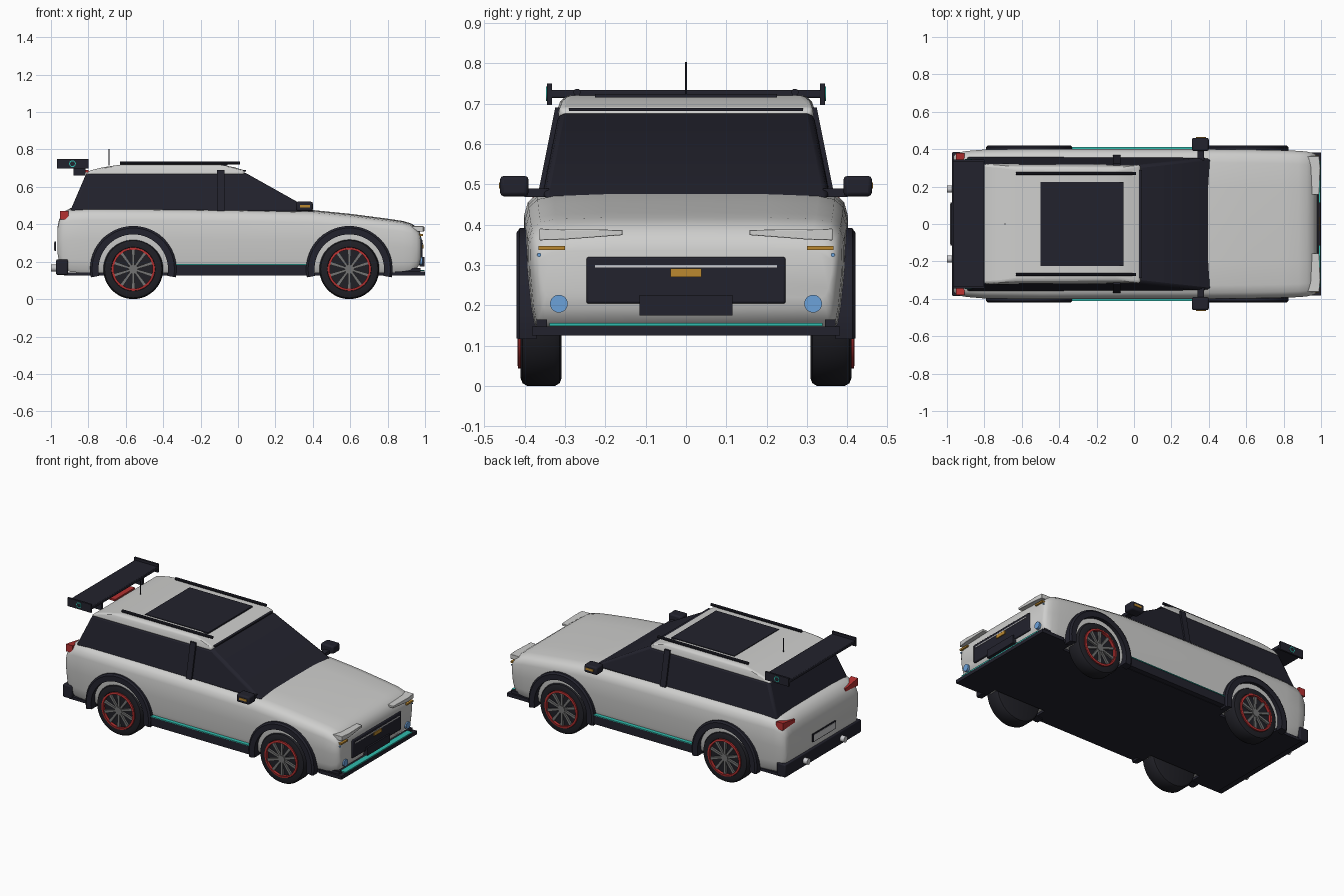
import bpy, bmesh, math
from mathutils import Vector

if "Cube" in bpy.data.objects:
    bpy.data.objects.remove(bpy.data.objects["Cube"])


def mat(name, r, g, b):
    m = bpy.data.materials.new(name)
    m.diffuse_color = (r, g, b, 1)
    m.use_nodes = True
    m.node_tree.nodes["Principled BSDF"].inputs["Base Color"].default_value = m.diffuse_color
    return m


WHITE = mat("body_white", .62, .62, .61)
DARK = mat("dark_trim", .016, .016, .026)
TYRE = mat("tyre_black", .014, .014, .019)
RED = mat("red", .46, .03, .03)
AMBER = mat("amber", .5, .25, .03)
BLUE = mat("lamp_blue", .15, .36, .7)
TEAL = mat("teal", .03, .5, .42)
GREY = mat("spoke_grey", .17, .17, .17)
SILVER = mat("silver", .6, .6, .62)


def finish(name, bm, m, bevel=0, angle=35, segs=2):
    bmesh.ops.recalc_face_normals(bm, faces=bm.faces)
    me = bpy.data.meshes.new(name)
    bm.to_mesh(me)
    bm.free()
    me.materials.append(m)
    ob = bpy.data.objects.new(name, me)
    bpy.context.collection.objects.link(ob)
    if bevel:
        b = ob.modifiers.new("bevel", 'BEVEL')
        b.width, b.segments, b.limit_method = bevel, segs, 'ANGLE'
    bpy.ops.object.select_all(action='DESELECT')
    ob.select_set(True)
    bpy.context.view_layer.objects.active = ob
    bpy.ops.object.shade_smooth_by_angle(angle=math.radians(angle))
    return ob


def loft(name, rings, m, closed=False, **kw):
    """Skin a list of equal-length rings; cap the ends unless closed."""
    bm = bmesh.new()
    vs = [[bm.verts.new(p) for p in r] for r in rings]
    n = len(vs[0])
    pairs = list(zip(vs, vs[1:])) + ([(vs[-1], vs[0])] if closed else [])
    for a, b in pairs:
        for i in range(n):
            j = (i + 1) % n
            bm.faces.new((a[i], a[j], b[j], b[i]))
    if not closed:
        bm.faces.new(vs[0])
        bm.faces.new(vs[-1])
    return finish(name, bm, m, **kw)


def box(name, x, y, z, m, **kw):
    rings = [[(x[0], y[0], k), (x[1], y[0], k), (x[1], y[1], k), (x[0], y[1], k)] for k in z]
    return loft(name, rings, m, **kw)


def sides(name, x, y, z, m, **kw):
    """Box on both sides of the car."""
    for s, t in ((-1, "right"), (1, "left")):
        box(f"{name}_{t}", x, sorted((s * y[0], s * y[1])), z, m, **kw)


def rod(name, a, b, r, m, n=20, **kw):
    a, b = Vector(a), Vector(b)
    q = (b - a).to_track_quat('Z', 'Y')
    ring = [q @ Vector((r * math.cos(2 * math.pi * i / n), r * math.sin(2 * math.pi * i / n), 0)) for i in range(n)]
    return loft(name, [[p + c for p in ring] for c in (a, b)], m, **kw)


def lathe_y(name, cx, cz, prof, s, m, n=40, **kw):
    """Revolve closed (radius, y) profile about a sideways axle."""
    rings = []
    for i in range(n):
        t = 2 * math.pi * i / n
        rings.append([(cx + r * math.cos(t), s * y, cz + r * math.sin(t)) for r, y in prof])
    return loft(name, rings, m, closed=True, **kw)


# Lower body: stations (x, bottom, top, half width)
half = [(0, 1), (.5, .998), (.82, .985), (.92, .96), (.975, .9), (1, .8), (.995, .5), (.975, .2), (.955, .05), (.93, 0), (0, 0)]
section = half + [(-y, z) for y, z in half[-2:0:-1]]
stations = [(-.966, .25, .38, .362), (-.957, .2, .425, .372), (-.935, .16, .465, .383), (-.895, .145, .487, .39),
            (-.8, .14, .492, .398), (-.5, .14, .49, .402), (0, .14, .484, .4), (.4, .14, .476, .4),
            (.6, .14, .456, .398), (.8, .14, .43, .394), (.88, .14, .418, .391), (.925, .143, .405, .387),
            (.955, .16, .385, .38), (.972, .19, .36, .372), (.978, .22, .335, .362)]
loft("body", [[(x, y * w, b + z * (t - b)) for y, z in section] for x, b, t, w in stations], WHITE, angle=50)


# Cabin: stacked outlines (z, rear x, front x, half width)
def outline(z, xr, xf, w, f=.985):
    return [(xr, -w, z), (xf, -w * f, z), (xf, w * f, z), (xr, w, z)]


loft("cabin_glass", [outline(.465, -.9, .415, .362), outline(.675, -.81, .04, .32)], DARK, bevel=.015)
loft("roof", [outline(.664, -.82, .035, .323), outline(.688, -.79, .035, .318), outline(.705, -.72, -.02, .312),
              outline(.72, -.62, -.1, .298)], WHITE, bevel=.012, segs=3, angle=40)
box("windscreen_top_trim", (.02, .043), (-.29, .29), (.681, .689), DARK)
box("sunroof", (-.5, -.055), (-.225, .225), (.715, .724), DARK)
for s in (-1, 1):
    rod("roof_rail", (-.63, s * .27, .728), (.01, s * .27, .728), .009, DARK, n=10)
    loft("door_pillar", [[(x, s * (y + d), z) for x, d in ((-.112, -.02), (-.073, -.02), (-.073, .006), (-.112, .006))]
                         for z, y in ((.47, .362), (.69, .318))], DARK)
rod("antenna", (-.69, 0, .715), (-.69, 0, .803), .003, DARK, n=8)

# Rear wing
box("wing", (-.965, -.8), (-.335, .335), (.714, .734), DARK, bevel=.004)
sides("wing_end_plate", (-.968, -.8), (.332, .344), (.697, .75), DARK)
sides("wing_support", (-.88, -.815), (.2, .215), (.66, .72), DARK)
box("high_brake_light", (-.85, -.8), (-.1, .1), (.678, .69), RED)
for s in (-1, 1):
    lathe_y("wing_ring", -.885, .724, [(.013, .342), (.018, .342), (.018, .347), (.013, .347)], s, TEAL, n=20)

# Underside, skirts and bumpers
box("floor", (-.93, .93), (-.3, .3), (.125, .143), DARK)
for n, x in (("rear", (-.93, -.74)), ("middle", (-.38, .41)), ("front", (.78, .93))):
    sides("floor_" + n, x, (.29, .375), (.125, .143), DARK)
sides("side_skirt", (-.36, .4), (.36, .408), (.127, .184), DARK)
sides("skirt_stripe", (-.34, .38), (.37, .411), (.182, .187), TEAL)
box("front_splitter", (.84, 1), (-.382, .382), (.125, .147), DARK)
sides("splitter_fin", (.86, .975), (.345, .37), (.145, .165), DARK)
box("splitter_stripe", (.96, .998), (-.338, .338), (.149, .156), TEAL)
box("rear_bumper", (-.972, -.91), (-.385, .385), (.13, .212), DARK, bevel=.006)
for s in (-1, 1):
    rod("exhaust_tip", (-1, s * .187, .166), (-.95, s * .187, .166), .019, SILVER)

# Rear lamps and plate
for s in (-1, 1):
    loft("tail_light", [[(xa, s * y, z0), (xb, s * y, z0), (xb, s * y, z1), (xa, s * y, z1)]
                        for y, xa, xb, z0, z1 in ((.255, -.952, -.91, .432, .452), (.38, -.952, -.905, .425, .472))], RED)
box("rear_plate", (-.981, -.973), (-.115, .115), (.258, .308), DARK)
box("rear_plate_face", (-.983, -.98), (-.108, .108), (.263, .303), SILVER)

# Front face
box("grille", (.95, .986), (-.247, .247), (.204, .32), DARK, bevel=.006)
box("grille_strip", (.98, .989), (-.225, .225), (.294, .3), SILVER)
box("grille_badge", (.98, .992), (-.038, .038), (.27, .291), AMBER)
box("front_plate", (.97, .996), (-.115, .115), (.175, .226), DARK)
for s in (-1, 1):
    loft("headlight", [[(xa, s * y, z0), (xb, s * y, z0), (xb, s * y, z1), (xa, s * y, z1)]
                       for y, xa, xb, z0, z1 in ((.157, .94, .99, .374, .387), (.3, .93, .996, .363, .388),
                                                 (.363, .91, .99, .361, .39))], WHITE, bevel=.002)
    rod("fog_light", (.95, s * .315, .204), (.986, s * .315, .204), .022, BLUE, n=24)
    rod("marker_dot", (.95, s * .364, .325), (.982, s * .364, .325), .005, BLUE, n=10)
sides("front_indicator", (.95, .988), (.3, .365), (.337, .347), AMBER)

# Mirrors
sides("mirror", (.31, .4), (.39, .461), (.47, .521), DARK, bevel=.01)
sides("mirror_arm", (.34, .375), (.34, .4), (.468, .49), DARK)
sides("mirror_indicator", (.332, .386), (.45, .464), (.49, .504), AMBER)

# Wheels and arches
tyre = [(.002, .31), (.14, .308), (.153, .313), (.16, .325), (.16, .393), (.153, .405), (.14, .41),
        (.118, .41), (.112, .398), (.002, .398)]
for cx in (-.56, .595):
    for s in (-1, 1):
        lathe_y("tyre", cx, .16, tyre, s, TYRE, n=48)
        lathe_y("rim_ring", cx, .16, [(.104, .4), (.116, .4), (.116, .416), (.104, .418)], s, RED, n=48)
        rod("wheel_hub", (cx, s * .395, .16), (cx, s * .413, .16), .024, GREY)
        for i in range(10):
            t = 2 * math.pi * (i + .5) / 10
            u, v = Vector((math.cos(t), 0, math.sin(t))), Vector((-math.sin(t), 0, math.cos(t)))
            c = Vector((cx, 0, .16))
            loft("spoke", [[c + u * r + v * a + Vector((0, s * y, 0)) for a, y in
                            ((-w, .395), (w, .395), (w, .41), (-w, .41))] for r, w in ((.015, .006), (.106, .009))], GREY)
        arc = []
        for i in range(33):
            t = math.radians(-11 + 202 * i / 32)
            arc.append([(cx + r * math.cos(t), s * y, .16 + r * math.sin(t)) for r, y in
                        ((.186, .37), (.231, .37), (.231, .412), (.22, .42), (.186, .42))])
        loft("wheel_arch", arc, DARK)
